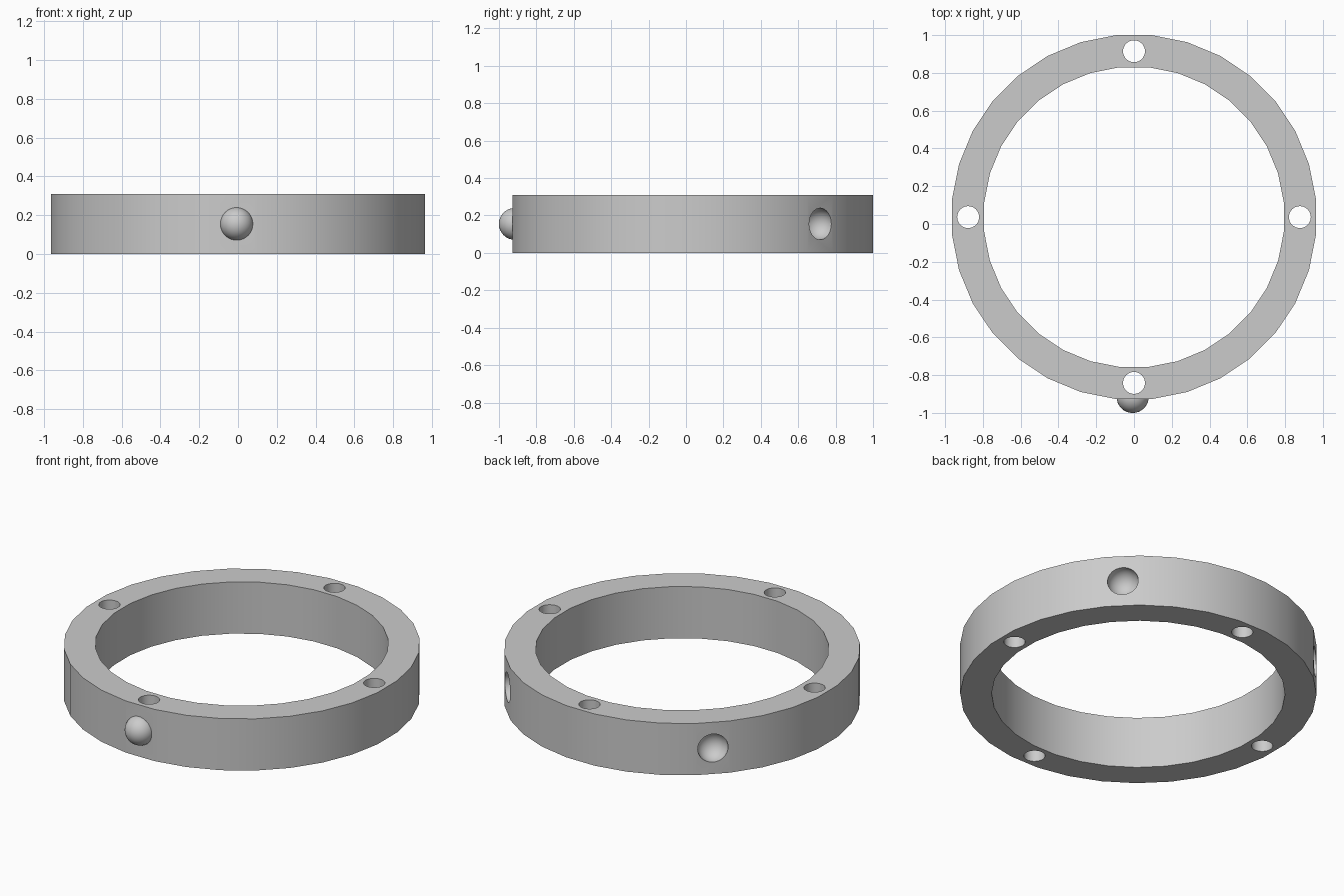
import bpy
import math

cube = bpy.data.objects.get("Cube")
if cube:
    bpy.data.objects.remove(cube, do_unlink=True)

HEIGHT = 0.31
CENTRE_Y = 0.0365
SIDES = 32
OUTER, INNER = 0.968, 0.797
HOLE_CIRCLE, HOLE_RADIUS = 0.878, 0.058
BALL_CIRCLE, BALL_RADIUS = 0.952, 0.085

grey = bpy.data.materials.new("plain grey")
grey.use_nodes = True
colour = (0.6, 0.6, 0.6, 1)
grey.diffuse_color = colour
grey.node_tree.nodes["Principled BSDF"].inputs["Base Color"].default_value = colour


def polar(radius, degrees):
    a = math.radians(degrees)
    return radius * math.cos(a), CENTRE_Y + radius * math.sin(a), HEIGHT / 2


def cylinder(name, radius, depth, location, turn=0):
    bpy.ops.mesh.primitive_cylinder_add(vertices=SIDES, radius=radius, depth=depth,
                                        location=location, rotation=(0, 0, turn))
    obj = bpy.context.object
    obj.name = name
    obj.data.materials.append(grey)
    return obj


def ball(name, location):
    bpy.ops.mesh.primitive_uv_sphere_add(segments=32, ring_count=16,
                                         radius=BALL_RADIUS, location=location)
    obj = bpy.context.object
    obj.name = name
    obj.data.materials.append(grey)
    return obj


def combine(target, tool, operation):
    mod = target.modifiers.new(operation.lower(), 'BOOLEAN')
    mod.operation = operation
    mod.solver = 'EXACT'
    mod.object = tool
    bpy.ops.object.select_all(action='DESELECT')
    target.select_set(True)
    bpy.context.view_layer.objects.active = target
    bpy.ops.object.modifier_apply(modifier=mod.name)
    bpy.data.objects.remove(tool, do_unlink=True)


# Ring band
half_step = math.pi / SIDES
middle = (0, CENTRE_Y, HEIGHT / 2)
ring = cylinder("ring_body", OUTER, HEIGHT, middle, half_step)
combine(ring, cylinder("bore", INNER, 1, middle, half_step), 'DIFFERENCE')

# Locating ball on the front
x, y, z = polar(BALL_CIRCLE, -90)
combine(ring, ball("front_ball", (x - 0.007, y, z)), 'UNION')

# Matching sockets at the back
for angle in (45, 135):
    combine(ring, ball("socket", polar(BALL_CIRCLE, angle)), 'DIFFERENCE')

# Four vertical through holes
for angle in (0, 90, 180, 270):
    combine(ring, cylinder("hole", HOLE_RADIUS, 1, polar(HOLE_CIRCLE, angle)), 'DIFFERENCE')

bpy.ops.object.shade_smooth_by_angle(angle=math.radians(30))
